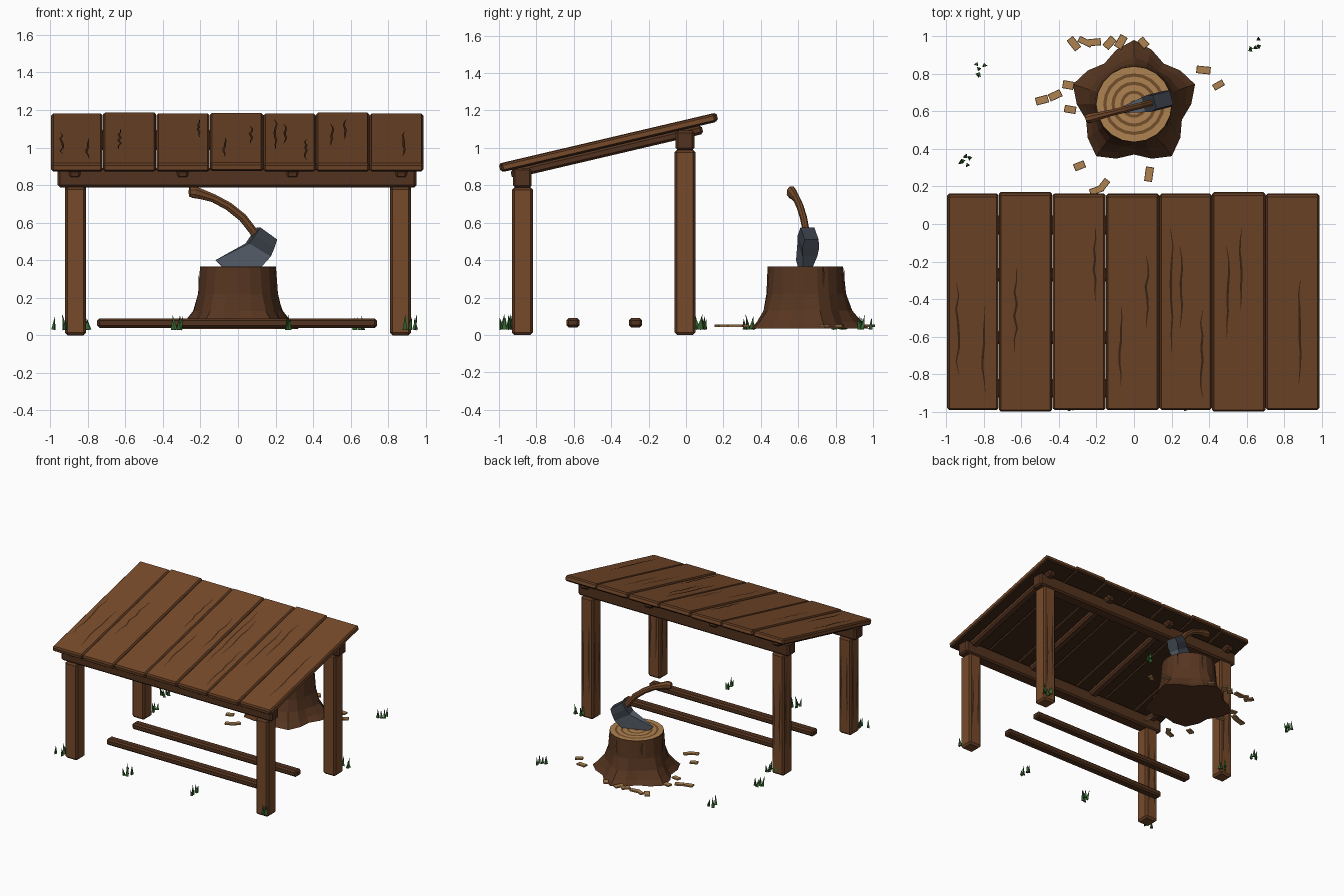
import bpy, bmesh, math, random
from mathutils import Matrix, Vector

random.seed(4)
if "Cube" in bpy.data.objects:
    bpy.data.objects.remove(bpy.data.objects["Cube"])


def material(name, r, g, b):
    lin = [((c / 255 + 0.055) / 1.055) ** 2.4 for c in (r, g, b)]
    m = bpy.data.materials.new(name)
    m.use_nodes = True
    m.diffuse_color = (*lin, 1)
    m.node_tree.nodes["Principled BSDF"].inputs["Base Color"].default_value = (*lin, 1)
    return m


WOOD = material("plank brown", 118, 74, 42)
BEAM = material("beam brown", 82, 50, 30)
EDGE = material("worn edge brown", 92, 56, 32)
DARK = material("crack brown", 62, 38, 22)
BARK = material("bark brown", 86, 53, 32)
TAN = material("cut wood tan", 174, 130, 80)
RING = material("growth ring brown", 114, 77, 43)
STEEL = material("blade steel", 92, 102, 114)
IRON = material("dark iron", 60, 65, 74)
GRASS = material("grass green", 52, 98, 46)


def finish(bm, name, mats, matrix=Matrix()):
    bmesh.ops.recalc_face_normals(bm, faces=bm.faces)
    me = bpy.data.meshes.new(name)
    bm.to_mesh(me)
    bm.free()
    ob = bpy.data.objects.new(name, me)
    for m in mats:
        me.materials.append(m)
    ob.matrix_world = matrix
    bpy.context.collection.objects.link(ob)
    return ob


def timber(name, size, matrix, mat, bevel=0.012, edge=EDGE, under=None):
    """Box with chamfered edges in their own colour, and maybe a coloured underside."""
    bm = bmesh.new()
    bmesh.ops.create_cube(bm, size=1)
    bmesh.ops.scale(bm, vec=size, verts=bm.verts)
    bmesh.ops.bevel(bm, geom=bm.edges[:], offset=bevel, segments=1,
                    affect='EDGES', material=1)
    bm.normal_update()
    for f in bm.faces:
        if f.normal.z < -0.5:
            f.material_index = 2
    return finish(bm, name, [mat, edge, under or mat], matrix)


def loft(name, rings, mats, indices, matrix=Matrix()):
    """Skin closed rings; indices gives the material of each band."""
    bm = bmesh.new()
    loops = [[bm.verts.new(p) for p in ring] for ring in rings]
    n = len(loops[0])
    for a, b, mi in zip(loops, loops[1:], indices):
        for i in range(n):
            j = (i + 1) % n
            bm.faces.new((a[i], a[j], b[j], b[i])).material_index = mi
    bm.faces.new(loops[0]).material_index = indices[0]
    bm.faces.new(loops[-1]).material_index = indices[-1]
    return finish(bm, name, mats, matrix)


def crack(name, length, width, matrix, wiggle=0.008, steps=7):
    """Thin wavy tapered plate along local y."""
    bm = bmesh.new()
    rows = []
    for i in range(steps + 1):
        t = i / steps
        w = width * (0.2 + 0.8 * math.sin(math.pi * t)) / 2
        x = random.uniform(-wiggle, wiggle)
        rows.append([bm.verts.new((x + s * w, (t - 0.5) * length, 0)) for s in (-1, 1)])
    for a, b in zip(rows, rows[1:]):
        bm.faces.new((a[0], a[1], b[1], b[0]))
    return finish(bm, name, [DARK], matrix)


def at(x, y, z):
    return Matrix.Translation((x, y, z))


def turn(deg, axis):
    return Matrix.Rotation(math.radians(deg), 4, axis)


# Posts and horizontal beams; the posts are cracked on the back and right faces
POST = 0.113
for row, y, top in (("front", -0.875, 0.79), ("back", -0.005, 0.99)):
    for side, x in (("left", 0.865), ("right", -0.865)):
        timber(f"{row}_{side}_post", (POST, POST, top), at(x, y, top / 2), WOOD, 0.014)
        for k in (2, 3):
            for off in (-0.03, 0.022):
                face = at(x, y, top * random.uniform(0.45, 0.55)) @ turn(90 * k, 'Z')
                crack(f"{row}_{side}_post_crack", top * random.uniform(0.5, 0.8), 0.014,
                      face @ at(off, -POST / 2 - 0.002, 0) @ turn(90, 'X'), 0.003)
    timber(f"{row}_beam", (1.91, 0.1, 0.105), at(-0.005, y, top + 0.05), BEAM, edge=BEAM)

# Sloping roof: planks, rafters and grain lines
ROOF = at(0, -0.414, 1.027) @ turn(13.2, 'X')
EDGES = (-0.995, -0.72, -0.435, -0.15, 0.135, 0.415, 0.7, 0.988)
for i, (a, b) in enumerate(zip(EDGES, EDGES[1:])):
    length = 1.178 + (0.018 if i in (1, 5) else 0)
    timber("roof_plank", (b - a - 0.001, length, 0.046),
           ROOF @ at((a + b) / 2, 0, 0.003 * (i % 2)), WOOD, 0.011, under=DARK)
for x in (-0.87, -0.295, 0.29, 0.87):
    timber("rafter", (0.065, 1.05, 0.048), ROOF @ at(x, -0.02, -0.045), BEAM, edge=BEAM)
GRAIN = ((-0.94, -0.3, -0.8), (-0.8, -0.43, -0.9), (-0.63, -0.22, -0.68),
         (-0.21, 0, -0.4), (-0.07, -0.43, -0.86), (0.07, -0.15, -0.55),
         (0.2, 0, -0.68), (0.25, -0.1, -0.55), (0.36, -0.45, -0.93),
         (0.5, -0.1, -0.6), (0.57, 0, -0.45), (0.88, -0.28, -0.85))
for x, y0, y1 in GRAIN:
    crack("roof_grain", y0 - y1, 0.012, ROOF @ at(x, (y0 + y1) / 2 + 0.41, 0.0285))

# Rails lying under the shelter
for y in (-0.605, -0.27):
    timber("ground_rail", (1.49, 0.07, 0.05), at(-0.005, y, 0.065), BEAM, edge=BEAM)

# Stump: flared root lobes below, growth rings on the cut top
SIDES = 20


def stump_ring(r, lobe, z):
    pts = []
    for i in range(SIDES):
        a = math.tau * i / SIDES + math.pi / 2
        rr = r + lobe * math.cos(5 * (a - math.pi / 2))
        pts.append((rr * math.cos(a), rr * math.sin(a), z))
    return pts


BODY = ((0.305, 0.037, 0.033), (0.272, 0.03, 0.07), (0.235, 0.016, 0.13),
        (0.213, 0.005, 0.22), (0.202, 0, 0.365))
CUT = (0.2, 0.164, 0.147, 0.12, 0.103, 0.072, 0.056, 0.022, 0.012)
rings = [stump_ring(*p) for p in BODY] + [stump_ring(r, 0, 0.366) for r in CUT]
loft("stump", rings, [BARK, TAN, RING],
     [0] * len(BODY) + [1 + i % 2 for i in range(len(CUT) - 1)], at(0, 0.638, 0))
for angle, z, length in ((27, 0.31, 0.11), (80, 0.29, 0.12),
                         (190, 0.28, 0.14), (135, 0.3, 0.1)):
    crack("stump_crack", length, 0.016, at(0, 0.638, z) @ turn(angle + 90, 'Z')
          @ at(0, -0.211, 0) @ turn(90, 'X'), 0.003)

# Axe: a head of two wedges and a curved handle, all in one turned plane
AXE = at(0, 0.622, 0) @ turn(14, 'Z') @ Matrix.Diagonal((1.03, 1, 1, 1))


def section(top, bottom, half):
    return [(top[0], -half, top[1]), (top[0], half, top[1]),
            (bottom[0], half, bottom[1]), (bottom[0], -half, bottom[1])]


cheek = section((0.05, 0.49), (0.165, 0.42), 0.04)
loft("axe_blade", [section((-0.12, 0.4), (0.03, 0.26), 0.004), cheek], [STEEL], [0], AXE)
loft("axe_poll", [cheek, section((0.08, 0.533), (0.183, 0.465), 0.046),
                  section((0.11, 0.575), (0.2, 0.51), 0.038)], [IRON], [0, 0], AXE)

PATH = ((0.125, 0.47, 0.022), (0.085, 0.55, 0.022), (0.025, 0.627, 0.023),
        (-0.05, 0.687, 0.023), (-0.13, 0.73, 0.023), (-0.19, 0.75, 0.028),
        (-0.235, 0.763, 0.034), (-0.258, 0.763, 0.026))
tube = []
for i, (x, z, r) in enumerate(PATH):
    p, q = PATH[max(i - 1, 0)], PATH[min(i + 1, len(PATH) - 1)]
    d = Vector((q[0] - p[0], 0, q[1] - p[1])).normalized()
    n = Vector((-d.z, 0, d.x))
    tube.append([Vector((x, 0, z)) + n * r * math.cos(t) + Vector((0, 0.8 * r * math.sin(t), 0))
                 for t in (math.tau * (k + 0.5) / 8 for k in range(8))])
loft("axe_handle", tube, [WOOD], [0] * (len(PATH) - 1), AXE)

# Wood chips scattered round the stump
CHIPS = ((-0.32, 0.96, -52), (-0.26, 0.97, -25), (-0.21, 0.968, 5), (-0.13, 0.965, 48),
         (-0.07, 0.97, 60), (0.05, 0.965, -48), (-0.42, 0.685, 25), (-0.49, 0.66, 15),
         (-0.35, 0.74, -10), (-0.34, 0.61, -10), (0.37, 0.82, -6), (0.45, 0.74, 30),
         (-0.29, 0.31, 22), (0.08, 0.265, 82), (-0.16, 0.21, 52), (-0.2, 0.18, 20))
for x, y, a in CHIPS:
    size = (random.uniform(0.052, 0.078), random.uniform(0.032, 0.044), 0.013)
    timber("wood_chip", size, at(x, y, 0.048) @ turn(a, 'Z'), TAN, 0.002, TAN)

# Grass tufts
TUFTS = ((-0.95, -0.94), (-0.32, -0.95), (0.25, -0.95), (0.9, -0.95), (0.92, 0.07),
         (-0.83, 0.07), (-0.9, 0.35), (-0.81, 0.82), (0.65, 0.95))
for x, y in TUFTS:
    bm = bmesh.new()
    for k in range(5):
        h = random.uniform(0.055, 0.085)
        place = (at(random.uniform(-0.032, 0.032), random.uniform(-0.038, 0.038), 0)
                 @ turn(random.uniform(-12, 12), 'X') @ turn(random.uniform(-12, 12), 'Y')
                 @ turn(random.uniform(0, 120), 'Z') @ at(0, 0, h / 2))
        bmesh.ops.create_cone(bm, cap_ends=True, segments=3, radius1=0.014, radius2=0,
                              depth=h, matrix=place)
    finish(bm, "grass_tuft", [GRASS], at(x, y, 0.03))
